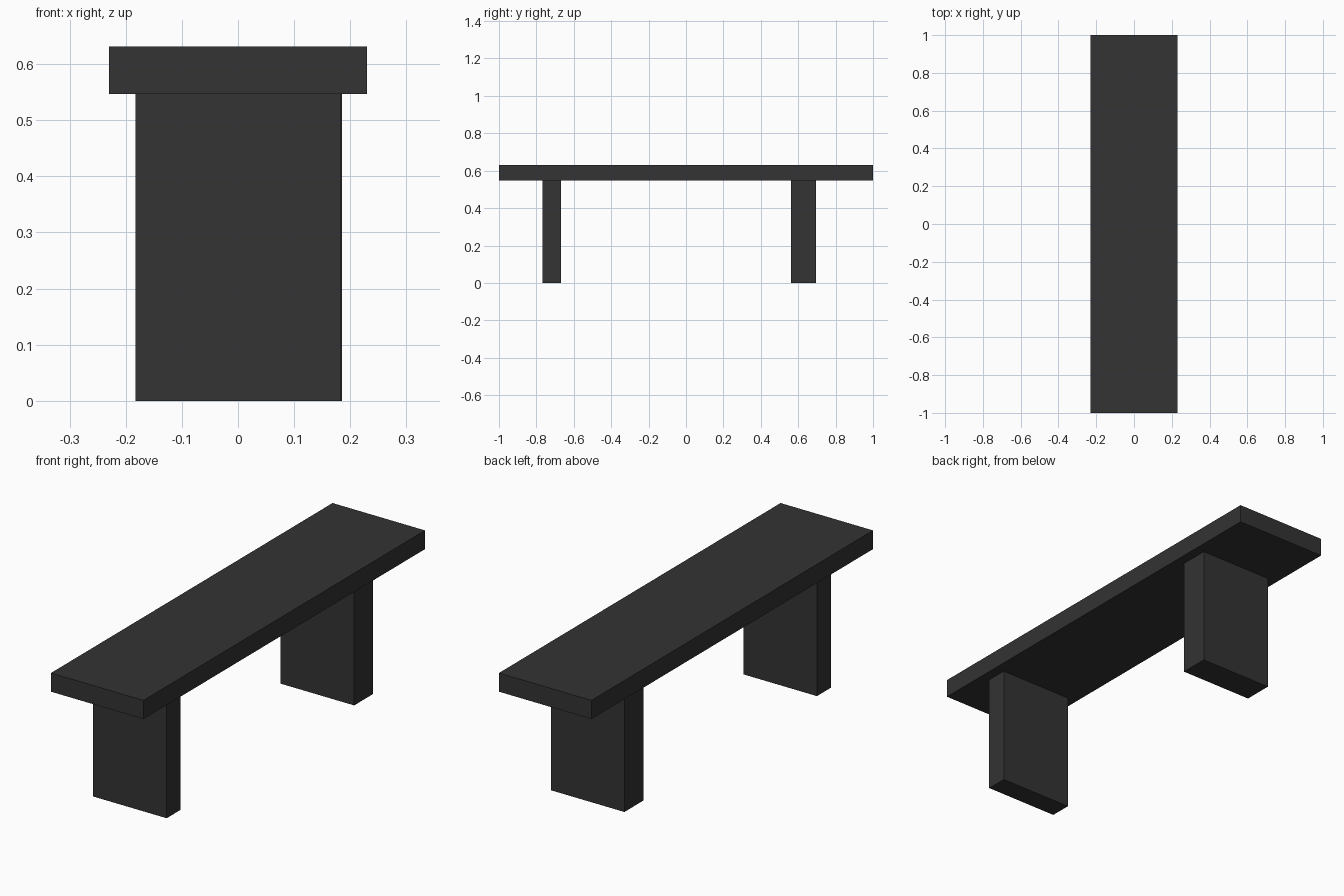
import bpy
import bmesh
from mathutils import Vector

if "Cube" in bpy.data.objects:
    bpy.data.objects.remove(bpy.data.objects["Cube"])

# One near-black material for the whole bench
black = bpy.data.materials.new("charcoal black")
black.diffuse_color = (0.033, 0.033, 0.033, 1.0)
black.use_nodes = True
black.node_tree.nodes["Principled BSDF"].inputs["Base Color"].default_value = black.diffuse_color


def box(name, low, high):
    """Flat-faced box spanning two opposite corners."""
    low, high = Vector(low), Vector(high)
    centre, size = (low + high) / 2, high - low
    bm = bmesh.new()
    bmesh.ops.create_cube(bm, size=1.0)
    bmesh.ops.scale(bm, vec=size, verts=bm.verts)
    mesh = bpy.data.meshes.new(name)
    bm.to_mesh(mesh)
    bm.free()
    mesh.materials.append(black)
    obj = bpy.data.objects.new(name, mesh)
    obj.location = centre
    bpy.context.collection.objects.link(obj)
    return obj


SEAT_BOTTOM, SEAT_TOP = 0.547, 0.631

# Long seat plank
box("seat", (-0.23, -1.0, SEAT_BOTTOM), (0.23, 1.0, SEAT_TOP))

# Slab legs: the back one is thicker than the front one
box("front_leg", (-0.183, -0.768, 0.0), (0.183, -0.669, SEAT_BOTTOM))
box("back_leg", (-0.181, 0.561, 0.0), (0.185, 0.696, SEAT_BOTTOM))
